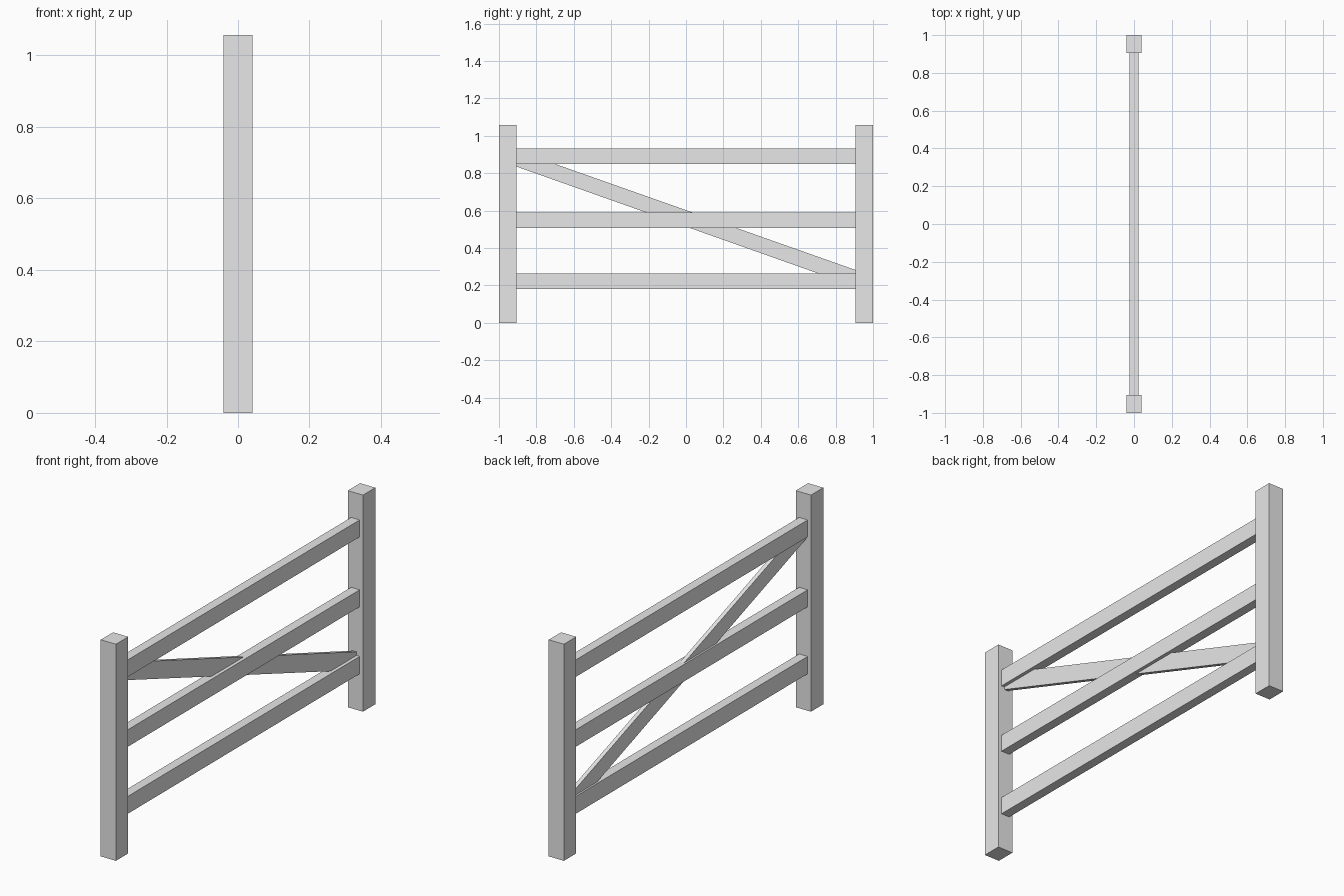
import bpy
import bmesh

cube = bpy.data.objects.get("Cube")
if cube:
    bpy.data.objects.remove(cube, do_unlink=True)

grey = bpy.data.materials.new("light_grey")
grey.use_nodes = True
colour = (0.8, 0.8, 0.8, 1)
grey.diffuse_color = colour
grey.node_tree.nodes["Principled BSDF"].inputs["Base Color"].default_value = colour

POST_HALF, POST_INNER, POST_TOP = 0.041, 0.905, 1.057
RAIL_HALF = 0.023


def beam(name, outline, x0, x1):
    """Extrude a (y, z) outline from x0 to x1."""
    bm = bmesh.new()
    face = bm.faces.new([bm.verts.new((x0, y, z)) for y, z in outline])
    result = bmesh.ops.extrude_face_region(bm, geom=[face])
    moved = [v for v in result["geom"] if isinstance(v, bmesh.types.BMVert)]
    bmesh.ops.translate(bm, verts=moved, vec=(x1 - x0, 0, 0))
    bmesh.ops.recalc_face_normals(bm, faces=bm.faces)
    mesh = bpy.data.meshes.new(name)
    bm.to_mesh(mesh)
    bm.free()
    mesh.materials.append(grey)
    obj = bpy.data.objects.new(name, mesh)
    bpy.context.collection.objects.link(obj)
    return obj


def rectangle(y0, y1, z0, z1):
    return [(y0, z0), (y1, z0), (y1, z1), (y0, z1)]


# Upright posts
for name, y0, y1 in (("front_post", -1, -POST_INNER), ("back_post", POST_INNER, 1)):
    beam(name, rectangle(y0, y1, 0, POST_TOP), -POST_HALF, POST_HALF)

# Horizontal rails
for name, z0, z1 in (("lower_rail", 0.18, 0.265),
                     ("middle_rail", 0.507, 0.59),
                     ("upper_rail", 0.848, 0.931)):
    beam(name, rectangle(-POST_INNER, POST_INNER, z0, z1), -RAIL_HALF, RAIL_HALF)

# Thin diagonal brace, trimmed flush with the posts
beam("diagonal_brace",
     [(-POST_INNER, 0.835), (POST_INNER, 0.194),
      (POST_INNER, 0.283), (-POST_INNER, 0.922)],
     -0.014, 0.006)
